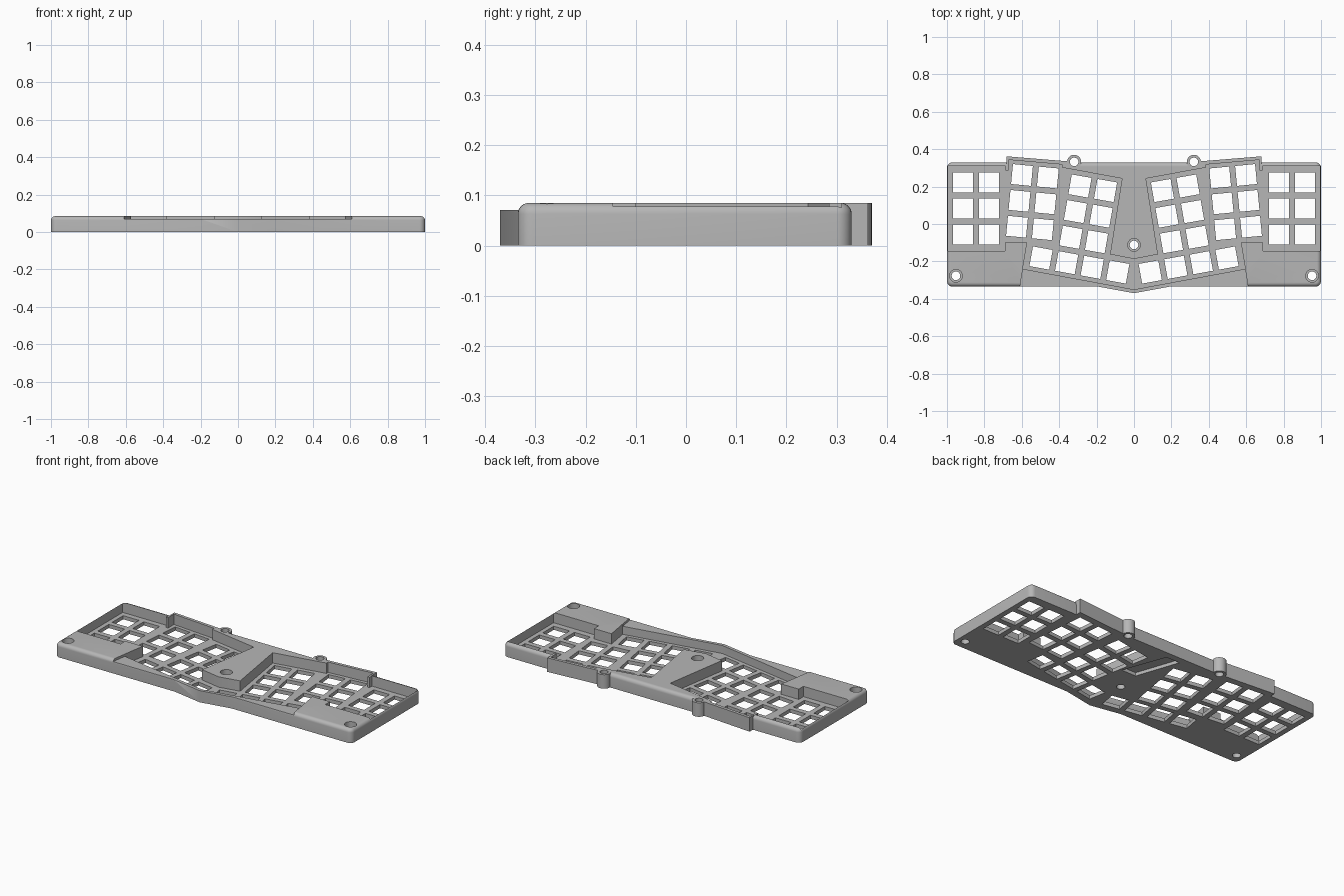
import bpy, bmesh, math
from mathutils import Matrix, Vector

cube = bpy.data.objects.get("Cube")
if cube:
    bpy.data.objects.remove(cube, do_unlink=True)

TOP, FLOOR, RIM, FILLET = 0.085, 0.022, 0.071, 0.022
PITCH, HOLE = 0.139, 0.107

grey = bpy.data.materials.new("case_grey")
grey.use_nodes = True
colour = (0.47, 0.47, 0.47, 1)
grey.diffuse_color = colour
grey.node_tree.nodes["Principled BSDF"].inputs["Base Color"].default_value = colour


def add_prism(bm, points, z0, z1):
    """Extrude a flat outline between two heights."""
    face = bm.faces.new([bm.verts.new((x, y, z0)) for x, y in points])
    out = bmesh.ops.extrude_face_region(bm, geom=[face])
    moved = [v for v in out["geom"] if isinstance(v, bmesh.types.BMVert)]
    bmesh.ops.translate(bm, verts=moved, vec=(0, 0, z1 - z0))


def circle(x, y, r, n=32):
    return [(x + r * math.cos(2 * math.pi * i / n),
             y + r * math.sin(2 * math.pi * i / n)) for i in range(n)]


def mirrored(points):
    return [(-x, y) for x, y in reversed(points)]


def make_object(name, bm):
    bmesh.ops.recalc_face_normals(bm, faces=bm.faces[:])
    mesh = bpy.data.meshes.new(name)
    bm.to_mesh(mesh)
    bm.free()
    mesh.materials.append(grey)
    obj = bpy.data.objects.new(name, mesh)
    bpy.context.collection.objects.link(obj)
    return obj


def combine(target, prisms, operation):
    """Join or cut a list of (outline, bottom, top) prisms, then drop the helper."""
    bm = bmesh.new()
    for points, z0, z1 in prisms:
        add_prism(bm, points, z0, z1)
    tool = make_object("helper", bm)
    tool.hide_render = True
    mod = target.modifiers.new("combine", 'BOOLEAN')
    mod.operation, mod.object, mod.solver = operation, tool, 'EXACT'
    bpy.context.view_layer.objects.active = target
    bpy.ops.object.modifier_apply(modifier=mod.name)
    bpy.data.objects.remove(tool, do_unlink=True)


# Main slab with rounded corners and a rounded top edge
bm = bmesh.new()
add_prism(bm, [(-1, -0.335), (1, -0.335), (1, 0.33), (-1, 0.33)], 0, TOP)
upright = [e for e in bm.edges if abs(e.verts[0].co.z - e.verts[1].co.z) > 0.01]
bmesh.ops.bevel(bm, geom=upright, offset=0.03, segments=6, profile=0.5, affect='EDGES')
rim = [e for e in bm.edges if all(v.co.z > TOP - 0.001 for v in e.verts)]
bmesh.ops.bevel(bm, geom=rim, offset=FILLET, segments=6, profile=0.5, affect='EDGES')
case = make_object("keyboard_case", bm)

# Pointed front wall, slanted back walls, screw bosses
combine(case, [([(0, -0.37), (0.3, -0.315), (0.3, -0.25), (-0.3, -0.25), (-0.3, -0.315)],
                0, RIM)], 'UNION')
back = [(-0.682, 0.29), (-0.34, 0.29), (-0.34, 0.334), (-0.682, 0.362)]
combine(case, [(back, 0, TOP), (mirrored(back), 0, TOP)], 'UNION')
combine(case, [(circle(s * 0.32, 0.332, 0.038), 0, TOP) for s in (-1, 1)], 'UNION')

# Key well wrapped around the centre block
half = [(-0.595, -0.24), (-0.572, -0.1), (-0.69, -0.1), (-0.69, -0.145),
        (-0.994, -0.145), (-0.994, 0.31), (-0.686, 0.31), (-0.686, 0.285),
        (-0.672, 0.285), (-0.672, 0.343), (-0.385, 0.318), (-0.385, 0.302),
        (-0.064, 0.243), (-0.128, -0.162)]
combine(case, [([(0, -0.35)] + half + [(0, -0.187)] + mirrored(half), FLOOR, 0.2)],
        'DIFFERENCE')

# Lowered front rim between the two corner blocks
low = [(-0.572, -0.1), (-0.62, -0.4)]
combine(case, [([(0, -0.22)] + low + mirrored(low), RIM, 0.2)], 'DIFFERENCE')

# Switch openings: x, y of the first key, tilt in degrees, columns, rows
banks = [(-0.914, 0.223, 0, 2, 3), (-0.599, 0.262, -5.5, 2, 3),
         (-0.289, 0.203, -10, 2, 3), (-0.497, -0.182, -10.3, 4, 1)]
keys = []
for x, y, tilt, cols, rows in banks:
    turn = Matrix.Rotation(math.radians(tilt), 2)
    for c in range(cols):
        for r in range(rows):
            outline = []
            for u, v in ((-1, -1), (1, -1), (1, 1), (-1, 1)):
                local = Vector((c * PITCH + u * HOLE / 2, -r * PITCH + v * HOLE / 2))
                outline.append(tuple(turn @ local + Vector((x, y))))
            keys += [(outline, -0.1, 0.06), (mirrored(outline), -0.1, 0.06)]
combine(case, keys, 'DIFFERENCE')

# Screw holes, with wide recesses for the heads on the case itself
heads = [(-0.952, -0.277), (0.952, -0.277), (0, -0.112)]
bosses = [(-0.32, 0.332), (0.32, 0.332)]
combine(case, [(circle(x, y, 0.034), 0.045, 0.2) for x, y in heads], 'DIFFERENCE')
combine(case, [(circle(x, y, 0.023), -0.1, 0.2) for x, y in heads + bosses], 'DIFFERENCE')

# Shallow slanted recess under the centre block
combine(case, [([(0.014, 0.03), (0.11, 0.03), (0.015, 0.29), (-0.075, 0.29)],
                -0.1, 0.02)], 'DIFFERENCE')

bpy.ops.object.select_all(action='DESELECT')
case.select_set(True)
bpy.context.view_layer.objects.active = case
bpy.ops.object.shade_smooth_by_angle(angle=math.radians(30))
